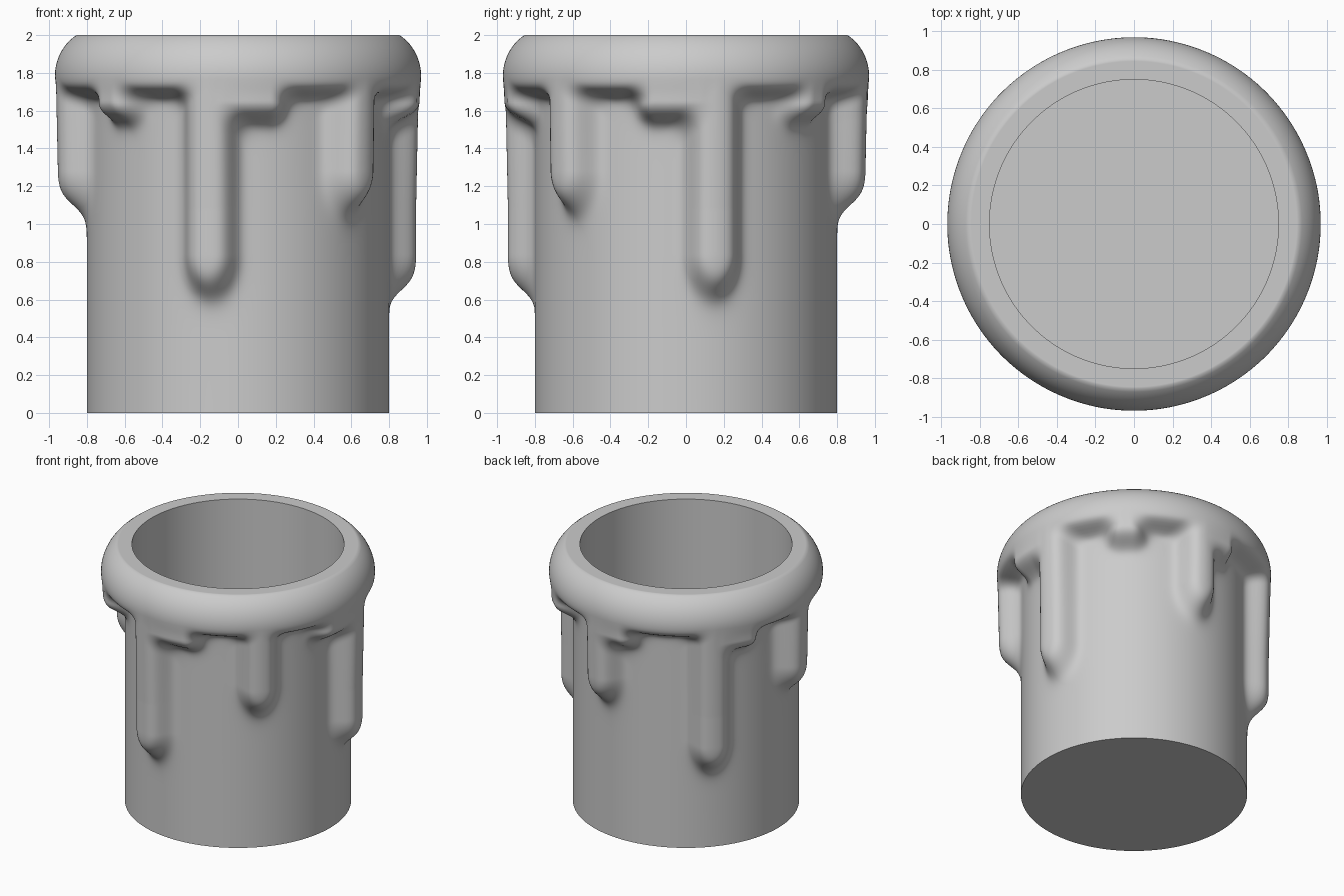
import bpy, bmesh, math

cube = bpy.data.objects.get("Cube")
if cube:
    bpy.data.objects.remove(cube)

COLUMNS = 360
BODY, INNER, RIM, BULGE = 0.80, 0.75, 0.855, 0.97
ARCH_Z, SHOULDER_Z = 1.69, 1.78
SOFTNESS = 0.024

# Wax drips: (start angle, end angle, lowest z, radius, tip stretch);
# angles run from the front towards +x
LONG, SHORT, STEP = 0.65, 1.10, 1.56
DRIPS = [(a, a, LONG, 0.125, 1.5) for a in (-10, 100, 227)]
DRIPS += [(a, a, SHORT, 0.12, 1.5) for a in (45, 172, 276)]
DRIPS += [(a, b, STEP, 0.08, 1) for a, b in ((-49, -44), (134, 139))]
DRIPS += [(a, b, STEP, 0.08, 1) for a, b in ((-5, 11), (79, 95), (174, 185), (231, 244))]


def arc(a, b):
    """Signed arc length between two angles in degrees."""
    return math.radians((a - b + 180) % 360 - 180) * 0.9


def smooth_min(a, b, k=0.1):
    h = max(k - abs(a - b), 0) / k
    return min(a, b) - h * h * k / 4


def wax_distance(angle, z):
    """Distance to the wax outline, negative inside the wax."""
    d = (ARCH_Z - z) * 1.4
    for start, end, low, radius, stretch in DRIPS:
        middle = (start + end) / 2
        dx = max(abs(arc(angle, middle)) - abs(arc(end, start)) / 2, 0)
        dz = max((low - z) / stretch + radius, 0)
        d = smooth_min(d, math.hypot(dx, dz) - radius)
    return d


def outer_radius(angle, z):
    """Body radius with the softly rising wax on top of it."""
    wax = BULGE - 0.015 * min(max((SHOULDER_Z - z) / 0.7, 0), 1)
    return BODY + (wax - BODY) / (1 + math.exp(wax_distance(angle, z) / SOFTNESS))


bm = bmesh.new()


def add_ring(z, radius_at):
    ring = []
    for i in range(COLUMNS):
        angle = 360 * i / COLUMNS
        a, r = math.radians(angle), radius_at(angle)
        ring.append(bm.verts.new((r * math.sin(a), -r * math.cos(a), z)))
    return ring


# Outer wall with the drips
ROWS = 110
rings = [add_ring(0, lambda a: BODY)]
for i in range(ROWS + 1):
    z = 0.4 + (SHOULDER_Z - 0.4) * i / ROWS
    rings.append(add_ring(z, lambda a: outer_radius(a, z)))

# Rounded shoulder, cut off by the flat rim
for i in range(1, 13):
    t = math.pi / 3 * i / 12
    z = SHOULDER_Z + (2 - SHOULDER_Z) * math.sin(t) / math.sin(math.pi / 3)
    inward = (BULGE - RIM) * (2 - 2 * math.cos(t))
    rings.append(add_ring(z, lambda a: outer_radius(a, z) - inward))

# Flat rim, hollow and its floor
rings.append(add_ring(2, lambda a: RIM - 0.01))
rings.append(add_ring(2, lambda a: INNER))
rings.append(add_ring(0.05, lambda a: INNER))

for low, high in zip(rings, rings[1:]):
    for i in range(COLUMNS):
        j = (i + 1) % COLUMNS
        bm.faces.new((low[i], low[j], high[j], high[i]))
bm.faces.new(rings[-1])
bm.faces.new(rings[0][::-1])
bmesh.ops.recalc_face_normals(bm, faces=bm.faces)

mesh = bpy.data.meshes.new("candle_cup")
bm.to_mesh(mesh)
bm.free()
candle = bpy.data.objects.new("candle_cup", mesh)
bpy.context.collection.objects.link(candle)

# Plain wax colour
wax = bpy.data.materials.new("light_grey_wax")
wax.use_nodes = True
wax.diffuse_color = (0.6, 0.6, 0.6, 1)
shader = next(n for n in wax.node_tree.nodes if n.type == "BSDF_PRINCIPLED")
shader.inputs["Base Color"].default_value = wax.diffuse_color
mesh.materials.append(wax)

bpy.ops.object.select_all(action="DESELECT")
candle.select_set(True)
bpy.context.view_layer.objects.active = candle
bpy.ops.object.shade_smooth_by_angle(angle=math.radians(50))
